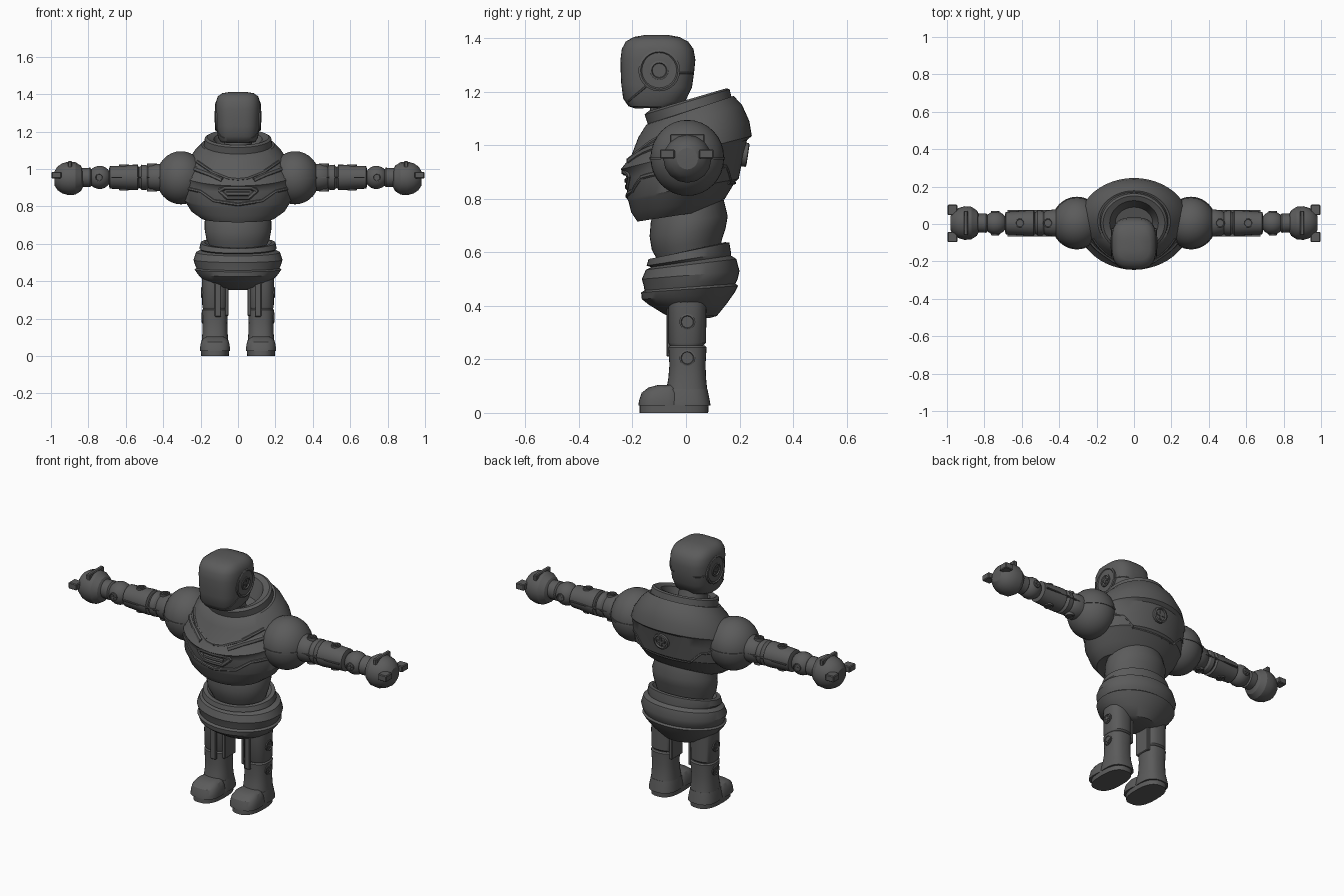
import bpy, bmesh, math
from mathutils import Vector, Matrix

grey = bpy.data.materials.new("dark grey")
grey.diffuse_color = (0.105, 0.105, 0.105, 1)


def finish(name, bm, angle=32):
    bmesh.ops.recalc_face_normals(bm, faces=bm.faces)
    me = bpy.data.meshes.new(name)
    bm.to_mesh(me)
    bm.free()
    me.materials.append(grey)
    ob = bpy.data.objects.new(name, me)
    bpy.context.collection.objects.link(ob)
    bpy.ops.object.select_all(action='DESELECT')
    ob.select_set(True)
    bpy.context.view_layer.objects.active = ob
    bpy.ops.object.shade_smooth_by_angle(angle=math.radians(angle))
    return ob


def skin(name, loops, angle=32):
    """Join closed loops of points, capping both ends."""
    bm = bmesh.new()
    vs = [[bm.verts.new(p) for p in loop] for loop in loops]
    n = len(vs[0])
    for a, b in zip(vs, vs[1:]):
        for i in range(n):
            bm.faces.new((a[i], a[(i + 1) % n], b[(i + 1) % n], b[i]))
    bm.faces.new(vs[0])
    bm.faces.new(vs[-1])
    return finish(name, bm, angle)


def loft(name, rings, cx=0, power=2, n=40, angle=32):
    """Rings are (front y, front z, back y, back z, half width), tilted about x."""
    loops = []
    for yf, zf, yb, zb, w in rings:
        loop = []
        for i in range(n):
            t = 2 * math.pi * i / n
            c, s = [math.copysign(abs(v) ** (2 / power), v) for v in (math.cos(t), math.sin(t))]
            loop.append((cx + w * c, (yf + yb) / 2 + (yb - yf) / 2 * s,
                         (zf + zb) / 2 + (zb - zf) / 2 * s))
        loops.append(loop)
    return skin(name, loops, angle)


def lathe_x(name, side, profile, z=0.955, y=0.005, n=24, angle=32):
    """Turned part along the arm: profile of (x, radius)."""
    return skin(name, [[(side * x, y + r * math.cos(2 * math.pi * i / n),
                         z + r * math.sin(2 * math.pi * i / n)) for i in range(n)]
                       for x, r in profile], angle)


def box(name, lo, hi, bevel=0.004):
    bm = bmesh.new()
    lo, hi = Vector(lo), Vector(hi)
    size = [abs(v) for v in hi - lo]
    bmesh.ops.create_cube(bm, size=1, matrix=Matrix.Translation((lo + hi) / 2)
                          @ Matrix.Diagonal((*size, 1)))
    if bevel:
        bmesh.ops.bevel(bm, geom=bm.edges[:], offset=bevel, segments=1, affect='EDGES')
    return finish(name, bm)


def screw(name, pos, normal, r):
    """Round screw head with a raised rim and a cross."""
    bm = bmesh.new()
    m = Matrix.Translation(pos) @ Vector(normal).to_track_quat('Z', 'Y').to_matrix().to_4x4()
    prof = [(1, -.5), (1, .16), (.8, .22), (.72, .05), (.01, .05)]
    loops = [[bm.verts.new(m @ Vector((r * k * math.cos(i * math.pi / 8),
              r * k * math.sin(i * math.pi / 8), r * h))) for i in range(16)] for k, h in prof]
    for a, b in zip(loops, loops[1:]):
        for i in range(16):
            bm.faces.new((a[i], a[(i + 1) % 16], b[(i + 1) % 16], b[i]))
    bm.faces.new(loops[0])
    bm.faces.new(loops[-1])
    for dims in ((1.1, .26, .36), (.26, 1.1, .36)):
        bmesh.ops.create_cube(bm, size=1, matrix=m @ Matrix.Diagonal((*[r * d for d in dims], 1)))
    return finish(name, bm)


def ridge(name, target, pts, start, direction, radius, closed=False):
    """Thin raised trim laid on the target surface by projection."""
    bpy.context.view_layer.update()
    pts = [Vector(p) for p in pts]
    if closed:
        pts.append(pts[0])
    path, d = [], Vector(direction)
    for a, b in zip(pts, pts[1:]):
        for k in range(6):
            p = a.lerp(b, k / 6)
            hit, loc, _, _ = target.ray_cast(p + Vector(start), d)
            if hit:
                path.append(loc)
    hit, loc, _, _ = target.ray_cast(pts[-1] + Vector(start), d)
    if hit:
        path.append(loc)
    loops = []
    for i, p in enumerate(path):
        t = (path[min(i + 1, len(path) - 1)] - path[max(i - 1, 0)]).normalized()
        side = t.cross(d).normalized()
        up = t.cross(side).normalized()
        loops.append([p + radius * (math.cos(k * math.pi / 3) * side
                      + .7 * math.sin(k * math.pi / 3) * up) for k in range(6)])
    return skin(name, loops)


# Head, ears and neck
head = loft("head", [(-.19, 1.138, -.09, 1.14, .05), (-.215, 1.146, -.045, 1.142, .092),
                     (-.235, 1.175, -.005, 1.16, .107), (-.242, 1.23, .022, 1.215, .115),
                     (-.244, 1.275, .03, 1.27, .118), (-.245, 1.32, .035, 1.32, .12),
                     (-.24, 1.36, .028, 1.36, .118), (-.225, 1.388, .008, 1.388, .108),
                     (-.195, 1.405, -.025, 1.405, .085), (-.15, 1.413, -.07, 1.413, .04)],
            power=3, angle=40)
loft("neck", [(-.13, 1.02, .05, 1.02, .07), (-.14, 1.1, .02, 1.1, .08), (-.13, 1.17, .0, 1.17, .07)])
for s in (-1, 1):
    lathe_x("ear_disc", s, [(.09, .078), (.119, .078), (.122, .07), (.117, .065), (.117, .01)],
            z=1.28, y=-.1)
    screw("ear_screw", (s * .117, -.1, 1.28), (s, 0, 0), .036)
    ridge("jaw_trim", head, [(0, .024, 1.27), (0, -.025, 1.27)], (s * .5, 0, 0), (-s, 0, 0), .004)
    ridge("jaw_trim", head, [(0, -.15, 1.22), (0, -.215, 1.165)], (s * .5, 0, 0), (-s, 0, 0), .004)

# Torso shell with collar
torso = loft("torso", [(-.15, .725, .07, .765, .15), (-.182, .715, .09, .757, .195),
                       (-.205, .75, .145, .80, .25), (-.215, .79, .185, .865, .283),
                       (-.22, .80, .197, .875, .292), (-.222, .875, .215, .965, .302),
                       (-.228, .895, .228, 1.02, .298), (-.244, .91, .246, 1.035, .298),
                       (-.205, .96, .237, 1.09, .277), (-.178, 1.03, .21, 1.15, .235),
                       (-.15, 1.075, .178, 1.185, .195), (-.143, 1.08, .17, 1.18, .183),
                       (-.155, 1.115, .163, 1.21, .178), (-.14, 1.128, .15, 1.213, .165),
                       (-.115, 1.12, .125, 1.2, .13), (-.08, 1.05, .09, 1.1, .1)], n=48)
FRONT, BACK = ((0, -1, 0), (0, 1, 0)), ((0, 1, 0), (0, -1, 0))
ridge("chest_emblem", torso, [(-.1, 0, .885), (-.07, 0, .9), (.07, 0, .9), (.1, 0, .885),
                              (.055, 0, .845), (-.055, 0, .845)], *FRONT, .012, True)
ridge("emblem_bar", torso, [(-.06, 0, .868), (.06, 0, .868)], *FRONT, .012)
ridge("back_trim", torso, [(-.27, 0, .93), (-.2, 0, .92), (-.14, 0, .86), (.14, 0, .86),
                           (.2, 0, .92), (.27, 0, .93)], *BACK, .007)
screw("back_screw", (0, .222, .965), (0, 1, -.15), .045)
for s in (-1, 1):
    ridge("chest_trim", torso, [(s * .22, 0, 1.04), (s * .14, 0, .985), (s * .05, 0, .95),
                                (0, 0, .945)], *FRONT, .009)
    ridge("chest_slit", torso, [(s * .23, 0, 1.0), (s * .15, 0, .97), (s * .085, 0, .94)], *FRONT, .014)
    ridge("lower_chest_trim", torso, [(s * .285, 0, .9), (s * .2, 0, .88), (s * .13, 0, .83),
                                      (0, 0, .81)], *FRONT, .009)

# Abdomen and pelvis
loft("abdomen", [(-.09, .54, .12, .58, .14), (-.128, .61, .135, .65, .17), (-.136, .66, .148, .69, .178),
                 (-.132, .71, .156, .735, .178), (-.115, .79, .14, .80, .155)])
loft("pelvis", [(-.03, .353, .09, .355, .07), (-.08, .368, .115, .362, .12), (-.14, .405, .15, .405, .185),
                (-.165, .425, .182, .45, .215), (-.168, .45, .195, .475, .232), (-.155, .458, .185, .483, .222),
                (-.158, .475, .193, .50, .23), (-.165, .5, .2, .53, .238), (-.15, .535, .188, .575, .225),
                (-.13, .545, .168, .588, .198), (-.147, .55, .168, .60, .207), (-.14, .575, .162, .637, .2),
                (-.12, .578, .145, .638, .178), (-.1, .55, .12, .6, .14)])

for s in (-1, 1):
    # Shoulder ball with seam flange
    bm = bmesh.new()
    bmesh.ops.create_uvsphere(bm, u_segments=32, v_segments=16, radius=1,
                              matrix=Matrix.Translation((s * .305, .005, .953))
                              @ Matrix.Diagonal((.132, .138, .142, 1)))
    finish("shoulder", bm)
    loft("shoulder_seam", [(-.136, .948, .146, .948, .136), (-.136, .957, .146, .957, .136)], cx=s * .305)
    # Upper arm, forearm, wrist ball and hand
    lathe_x("upper_arm", s, [(.38, .07), (.43, .073), (.47, .066), (.48, .058), (.49, .066), (.515, .068),
                             (.522, .06), (.53, .055), (.536, .068), (.56, .068), (.64, .062),
                             (.685, .06), (.69, .045)])
    ball = [(.74 + .062 * math.cos(a), .062 * math.sin(a))
            for a in [math.pi * (.95 - .1 * k) for k in range(10)]]
    lathe_x("wrist_ball", s, ball)
    lathe_x("wrist", s, [(.78, .04), (.79, .052), (.835, .05), (.845, .05)])
    lathe_x("hand", s, [(.828, .045), (.84, .068), (.87, .087), (.905, .09), (.94, .08), (.965, .063),
                        (.98, .04), (.982, .01)], z=.95, n=16, angle=25)
    box("hand_top_plate", (s * .888, -.06, .95), (s * .91, .07, 1.042))
    for y in (-1, 1):
        yc = .003
        box("finger_plate", (s * .945, yc + y * .045, .95), (s * .997, yc + y * .1, .985))
        screw("wrist_screw", (s * .742, .005 + y * .061, .955), (0, y, 0), .022)
    box("arm_seam", (s * .43, -.066, .951), (s * .675, .076, .957), 0)
    for x, h in ((.46, .07), (.61, .064)):
        for z in (-1, 1):
            screw("arm_screw", (s * x, .005, .955 + z * h), (0, 0, z), .026)

    # Leg with knee gap
    cx = s * .123
    loft("upper_leg", [(-.06, .252, .065, .252, .064), (-.066, .262, .075, .262, .068),
                       (-.066, .43, .077, .43, .07)], cx=cx, power=2.5, n=28)
    loft("knee", [(-.05, .235, .06, .235, .055), (-.05, .265, .06, .265, .055)], cx=cx, n=20)
    loft("lower_leg", [(-.085, .03, .09, .03, .076), (-.075, .08, .08, .08, .071),
                       (-.066, .13, .075, .13, .067), (-.062, .18, .073, .18, .066),
                       (-.066, .245, .077, .245, .07), (-.06, .252, .07, .252, .064)],
         cx=cx, power=2.5, n=28)
    box("inner_leg_plate", (s * .05, -.045, .215), (s * .07, .055, .42))
    box("front_leg_strip", (s * .09, -.073, .21), (s * .125, -.05, .41))
    for z in (.34, .205):
        screw("leg_screw", (s * (.191 if z > .3 else .188), .005, z), (s, 0, 0), .03)

    # Foot, toe cap and sole
    loft("sole", [(-.174, 0, .083, 0, .074), (-.174, .03, .085, .03, .075)], cx=cx, power=2.6, n=32)
    loft("heel", [(-.09, .027, .092, .027, .079), (-.09, .04, .09, .04, .079),
                  (-.08, .09, .08, .09, .07)], cx=cx, power=2.6, n=32)
    loft("toe_cap", [(-.178, .027, -.005, .027, .08), (-.176, .045, -.008, .045, .08),
                     (-.166, .075, -.015, .075, .075), (-.14, .095, -.025, .095, .063),
                     (-.105, .104, -.035, .104, .045)], cx=cx, power=2.8, n=32)
